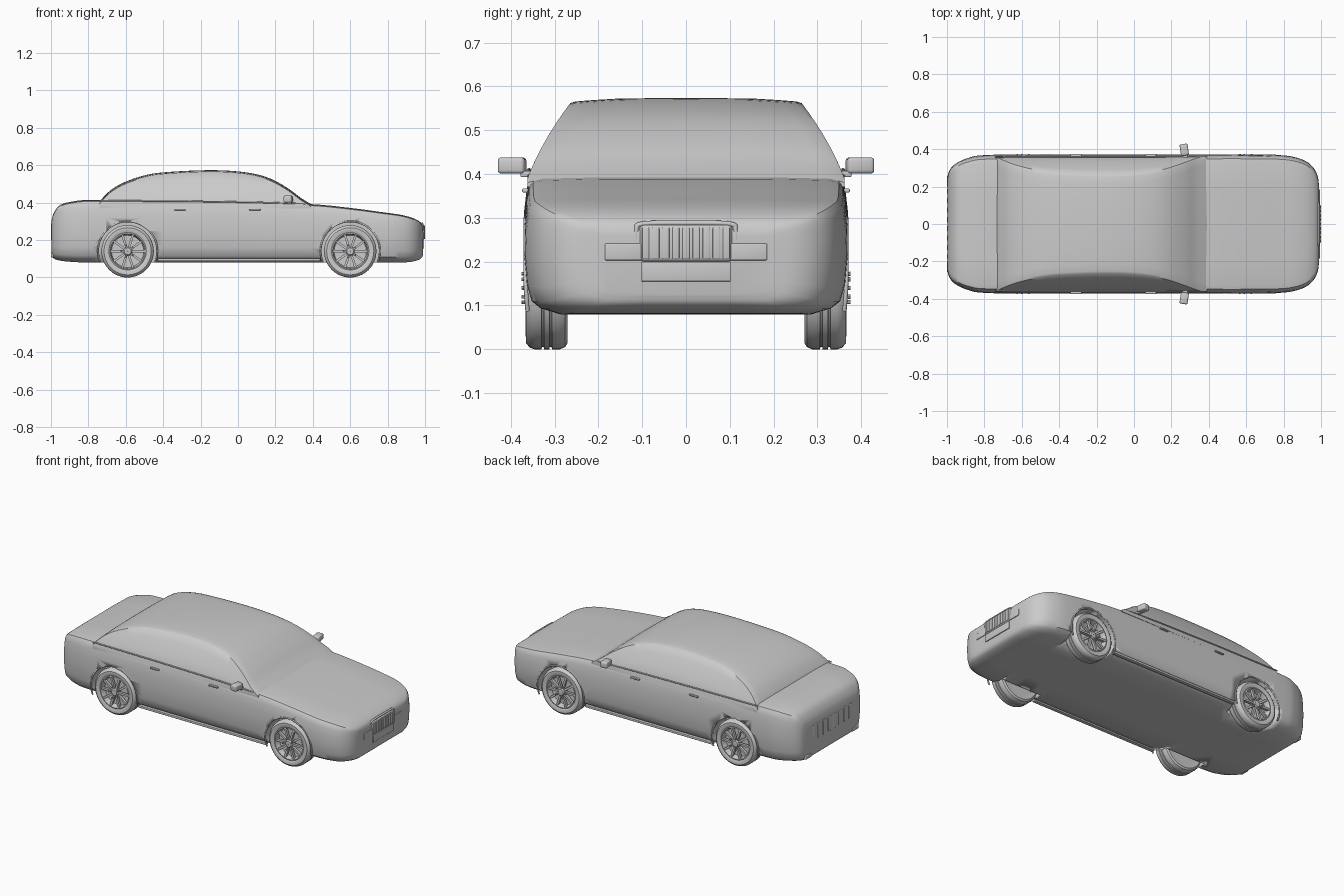
import bpy, bmesh
from math import sin, cos, pi, radians
from mathutils import Vector, Matrix

if "Cube" in bpy.data.objects:
    bpy.data.objects.remove(bpy.data.objects["Cube"])


def finish(name, bm, angle=35):
    bmesh.ops.recalc_face_normals(bm, faces=bm.faces)
    me = bpy.data.meshes.new(name)
    bm.to_mesh(me)
    bm.free()
    ob = bpy.data.objects.new(name, me)
    bpy.context.collection.objects.link(ob)
    bpy.ops.object.select_all(action='DESELECT')
    ob.select_set(True)
    bpy.context.view_layer.objects.active = ob
    bpy.ops.object.shade_smooth_by_angle(angle=radians(angle))
    return ob


def spline(pts, n):
    """Catmull-Rom resampling of a list of tuples"""
    p = [Vector(q) for q in pts]
    p = [p[0] * 2 - p[1]] + p + [p[-1] * 2 - p[-2]]
    out = []
    for i in range(1, len(p) - 2):
        a, b, c, d = p[i - 1:i + 3]
        for k in range(n):
            t = k / n
            out.append(0.5 * (b * 2 + (c - a) * t + (a * 2 - b * 5 + c * 4 - d) * t**2
                              + (b * 3 - a - c * 3 + d) * t**3))
    return out + [p[-2]]


def loft(name, sections, angle=35):
    """Skin closed rings and cap both ends"""
    bm = bmesh.new()
    rings = [[bm.verts.new(v) for v in s] for s in sections]
    n = len(rings[0])
    for a, b in zip(rings, rings[1:]):
        for i in range(n):
            j = (i + 1) % n
            bm.faces.new((a[i], a[j], b[j], b[i]))
    bm.faces.new(rings[0])
    bm.faces.new(rings[-1])
    return finish(name, bm, angle)


def mirrored(x, half):
    """Full ring at x from a half section running from bottom centre to top centre"""
    return [(x, y, z) for y, z in half] + [(x, -y, z) for y, z in half[-2:0:-1]]


def box(name, x, y, z, bevel=0.004, rot=0):
    bm = bmesh.new()
    bmesh.ops.create_cube(bm, size=1)
    bm.transform(Matrix.Translation((sum(x) / 2, sum(y) / 2, sum(z) / 2)) @ Matrix.Rotation(rot, 4, 'Z')
                 @ Matrix.Diagonal((x[1] - x[0], abs(y[1] - y[0]), z[1] - z[0], 1)))
    if bevel:
        bmesh.ops.bevel(bm, geom=bm.edges[:], offset=bevel, segments=3, affect='EDGES', profile=0.5)
    return finish(name, bm)


def lathe(name, profile, x, side, z, n=48):
    """Turn a closed (radius, y) profile around a cross-car axle"""
    bm = bmesh.new()
    rings = []
    for k in range(n):
        a = 2 * pi * k / n
        rings.append([bm.verts.new((x + r * cos(a), side * y, z + r * sin(a))) for r, y in profile])
    m = len(profile)
    for k in range(n):
        a, b = rings[k], rings[(k + 1) % n]
        for i in range(m):
            bm.faces.new((a[i], a[(i + 1) % m], b[(i + 1) % m], b[i]))
    return finish(name, bm)


def tube(name, pts, r):
    cu = bpy.data.curves.new(name, 'CURVE')
    cu.dimensions = '3D'
    cu.bevel_depth, cu.bevel_resolution, cu.use_fill_caps = r, 2, True
    sp = cu.splines.new('POLY')
    sp.points.add(len(pts) - 1)
    for q, p in zip(sp.points, pts):
        q.co = (*p, 1)
    ob = bpy.data.objects.new(name, cu)
    bpy.context.collection.objects.link(ob)
    return ob


# Lower body: (x, half width, bottom, top)
stations = [(-.998, .25, .125, .30), (-.985, .29, .102, .345), (-.95, .325, .09, .388), (-.88, .355, .083, .407),
            (-.78, .369, .08, .415), (-.4, .371, .08, .412), (0, .371, .08, .405), (.38, .371, .08, .393),
            (.6, .371, .08, .372), (.78, .368, .08, .348), (.86, .357, .08, .337), (.92, .335, .083, .323),
            (.96, .30, .092, .306), (.982, .255, .105, .288), (.99, .2, .125, .268)]
sections = []
for x, w, b, t in spline(stations, 4):
    h = t - b
    half = [(0, b), (.4 * w, b), (.78 * w, b), (.9 * w, b + .05 * h), (.955 * w, b + .11 * h),
            (.985 * w, b + .25 * h), (w, b + .5 * h), (.995 * w, b + .72 * h), (.98 * w, b + .86 * h),
            (.965 * w, b + .93 * h), (.94 * w, b + .975 * h), (.88 * w, b + .99 * h), (.5 * w, t), (0, t)]
    sections.append(mirrored(x, half))
body = loft('lower_body', sections)

# Wheel wells cut out of the body
R, ZC = .14, .142
axles = (-.59, .60)
for x in axles:
    for s in (-1, 1):
        bm = bmesh.new()
        bmesh.ops.create_cone(bm, cap_ends=True, segments=48, radius1=.155, radius2=.155, depth=.24)
        bm.transform(Matrix.Translation((x, s * .38, ZC)) @ Matrix.Rotation(pi / 2, 4, 'X'))
        cutter = finish('well_cutter', bm)
        cutter.hide_render = True
        mod = body.modifiers.new('well', 'BOOLEAN')
        mod.operation, mod.object, mod.solver = 'DIFFERENCE', cutter, 'EXACT'
        bpy.context.view_layer.objects.active = body
        bpy.ops.object.modifier_apply(modifier=mod.name)
        bpy.data.objects.remove(cutter)

# Cabin: (x, roof height)
roof = [(-.74, .405), (-.715, .435), (-.67, .475), (-.6, .513), (-.5, .546), (-.4, .562), (-.2, .573), (-.05, .571),
        (.08, .556), (.18, .526), (.27, .475), (.33, .43), (.39, .392)]
sections = []
for x, h in spline(roof, 4):
    z0, e = .37, h - .012
    wid = lambda z: .362 - .38 * max(z - .39, 0) - 1.1 * max(z - .39, 0)**2
    half = [(0, z0), (wid(z0), z0)]
    half += [(wid(z0 + (e - z0) * k / 5), z0 + (e - z0) * k / 5) for k in range(1, 6)]
    half += [(wid(e) - .012, h - .008), (wid(e) - .05, h - .005), (.15, h - .001), (0, h)]
    sections.append(mirrored(x, half))
loft('cabin', sections, 40)

# Wheels
tyre = [(.098, .272), (.125, .27), (.135, .276), (R, .288), (R, .306), (.135, .307), (.135, .311), (R, .312),
        (R, .324), (.135, .325), (.135, .329), (R, .33), (R, .346), (.136, .357), (.126, .365), (.108, .366), (.098, .36)]
rim = [(.1, .275), (.1, .361), (.094, .363), (.09, .355), (.086, .33), (.001, .328), (.001, .275)]
hub = [(.001, .33), (.024, .33), (.024, .36), (.018, .366), (.001, .367)]
for ax, x in zip(('rear', 'front'), axles):
    for s, sd in ((-1, 'right'), (1, 'left')):
        tag = f'{ax}_{sd}'
        lathe(tag + '_tyre', tyre, x, s, R)
        lathe(tag + '_rim', rim, x, s, R)
        lathe(tag + '_hub', hub, x, s, R, 24)
        bm = bmesh.new()
        for k in range(10):
            a = 2 * pi * k / 10
            base = Matrix.Translation((x, s * .351, R)) @ Matrix.Rotation(a, 4, 'Y')
            bmesh.ops.create_cube(bm, size=1, matrix=base @ Matrix.Translation((.056, 0, 0))
                                  @ Matrix.Diagonal((.076, .016, .012, 1)))
            if k % 2:
                bmesh.ops.create_cone(bm, cap_ends=True, segments=8, radius1=.005, radius2=.004, depth=.02,
                                      matrix=base @ Matrix.Translation((.034, s * .014, 0)) @ Matrix.Rotation(pi / 2, 4, 'X'))
        finish(tag + '_spokes', bm)
        # Arch lip
        arc = [radians(-20 + 220 * k / 36) for k in range(37)]
        tube(tag + '_arch_lip', [(x + .158 * cos(a), s * (.366 - .012 * max(-sin(a), 0)), ZC + .158 * sin(a))
                                 for a in arc], .005)

# Side trim, handles and mirrors
for s, sd in ((-1, 'right'), (1, 'left')):
    tube(sd + '_belt_moulding', [(-.74, s * .358, .41), (-.3, s * .36, .408), (.1, s * .36, .402), (.36, s * .358, .394)], .004)
    box(sd + '_sill', (-.43, .44), (s * .335, s * .358), (.088, .102), .003)
    for x in (-.31, .09):
        box(sd + '_door_handle', (x - .03, x + .03), (s * .355, s * .374), (.358, .367), .003)
    box(sd + '_mirror_stalk', (.262, .288), (s * .335, s * .378), (.393, .407), .003)
    box(sd + '_mirror', (.247, .29), (s * .366, s * .428), (.401, .438), .008, s * .15)
    box(sd + '_headlight', (.955, .994), (s * .1, s * .185), (.203, .242), .003)
    box(sd + '_exhaust', (-1, -.955), (s * .2, s * .258), (.108, .134), .005)

# Grille, surround and front plate
box('grille', (.967, .997), (-.106, .106), (.2, .284), .01)
for k in range(9):
    y = -.092 + .023 * k
    box('grille_slat', (.99, 1.0), (y - .008, y + .008), (.207, .278), .002)
surround = spline([(.985, -.114, .25), (.985, -.113, .272), (.985, -.1, .286), (.985, 0, .288),
                   (.985, .1, .286), (.985, .113, .272), (.985, .114, .25)], 5)
tube('grille_surround', [tuple(p) for p in surround], .006)
box('front_plate', (.97, .995), (-.102, .102), (.155, .2), .002)

# Fluted rear panel
for k in range(8):
    y = -.175 + .05 * k
    box('rear_flute', (-1.0, -.985), (y - .014, y + .014), (.2, .29), .004)
